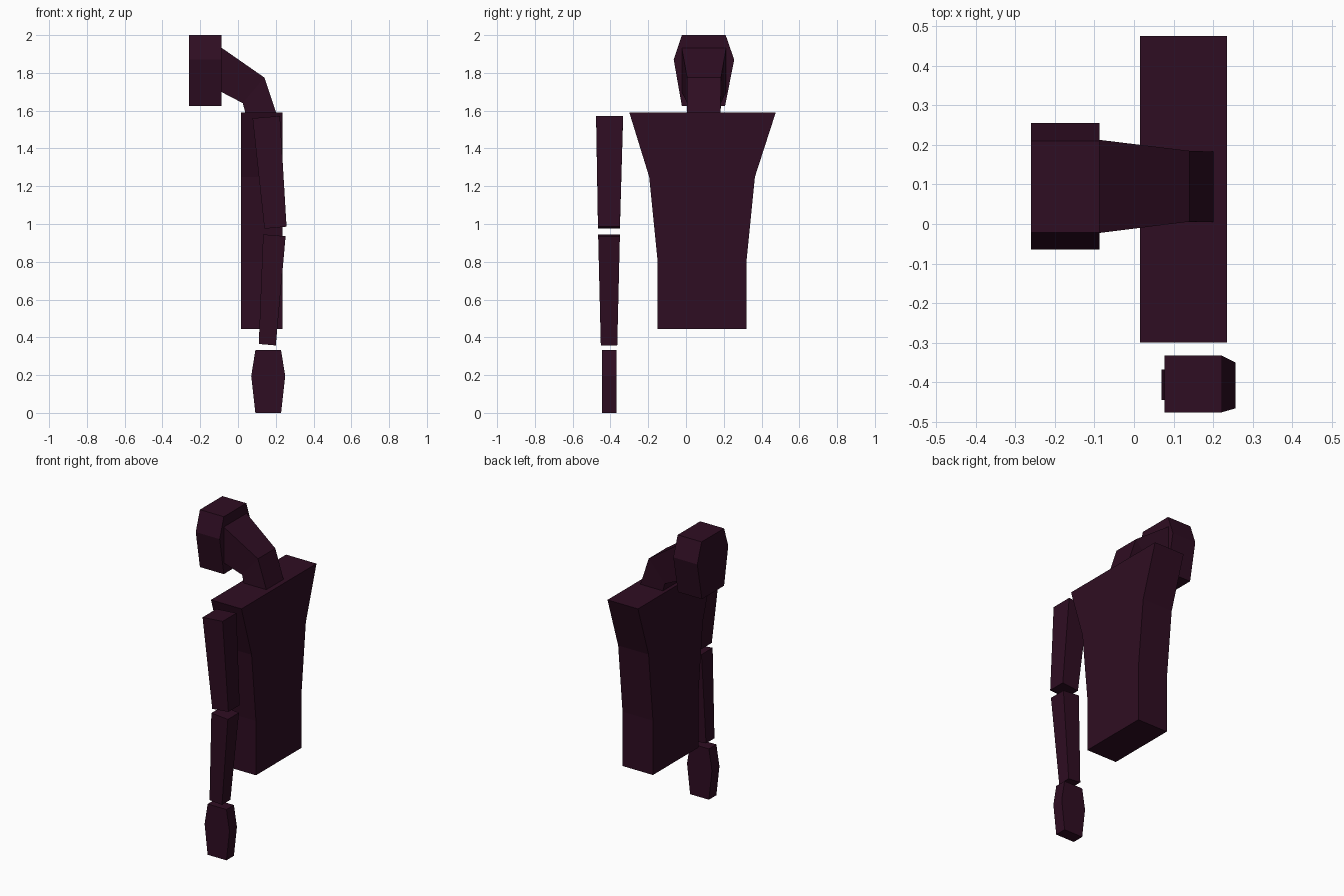
import bpy, bmesh

cube = bpy.data.objects.get("Cube")
if cube:
    bpy.data.objects.remove(cube, do_unlink=True)

plum = bpy.data.materials.new("dark plum")
plum.use_nodes = True
colour = (0.028, 0.004, 0.016, 1)
plum.diffuse_color = colour
bsdf = plum.node_tree.nodes["Principled BSDF"]
bsdf.inputs["Base Color"].default_value = colour
bsdf.inputs["Roughness"].default_value = 0.8


def loft(name, rings):
    """Skin a row of four-cornered sections and cap both ends."""
    bm = bmesh.new()
    loops = [[bm.verts.new(p) for p in ring] for ring in rings]
    for a, b in zip(loops, loops[1:]):
        for i in range(4):
            j = (i + 1) % 4
            bm.faces.new((a[i], a[j], b[j], b[i]))
    bm.faces.new(loops[0])
    bm.faces.new(loops[-1])
    bmesh.ops.recalc_face_normals(bm, faces=bm.faces)
    mesh = bpy.data.meshes.new(name)
    bm.to_mesh(mesh)
    bm.free()
    mesh.materials.append(plum)
    obj = bpy.data.objects.new(name, mesh)
    bpy.context.collection.objects.link(obj)
    return obj


def section(a, b, y0, y1):
    """Section running between two (x, z) points, spanning y0 to y1."""
    return [(a[0], y0, a[1]), (b[0], y0, b[1]),
            (b[0], y1, b[1]), (a[0], y1, a[1])]


def level(x0, x1, y0, y1, z):
    return section((x0, z), (x1, z), y0, y1)


# Torso: wide shoulders tapering to a straight waist
loft("torso", [level(0.015, 0.235, y0, y1, z) for y0, y1, z in (
    (-0.15, 0.32, 0.445), (-0.15, 0.32, 0.80),
    (-0.195, 0.365, 1.25), (-0.30, 0.475, 1.59))])

# Head: faceted block
loft("head", [level(-0.26, -0.087, y0, y1, z) for y0, y1, z in (
    (-0.022, 0.207, 1.625), (-0.065, 0.255, 1.87), (-0.022, 0.21, 2.0))])

# Bent neck from the shoulders to the head
loft("neck", [
    section((0.04, 1.585), (0.203, 1.585), 0.005, 0.183),
    section((0.025, 1.64), (0.14, 1.775), 0.006, 0.185),
    section((-0.09, 1.70), (-0.09, 1.935), -0.023, 0.213)])

# Arm: two tapered segments and a faceted hand
loft("upper_arm", [
    section((0.14, 0.975), (0.257, 0.986), -0.466, -0.35),
    section((0.077, 1.56), (0.222, 1.572), -0.476, -0.333)])
loft("forearm", [
    section((0.11, 0.365), (0.2, 0.357), -0.451, -0.364),
    section((0.133, 0.945), (0.252, 0.935), -0.465, -0.35)])
loft("hand", [level(x0, x1, -0.445, -0.368, z) for x0, x1, z in (
    (0.092, 0.228, 0.0), (0.07, 0.25, 0.195), (0.092, 0.228, 0.332))])
